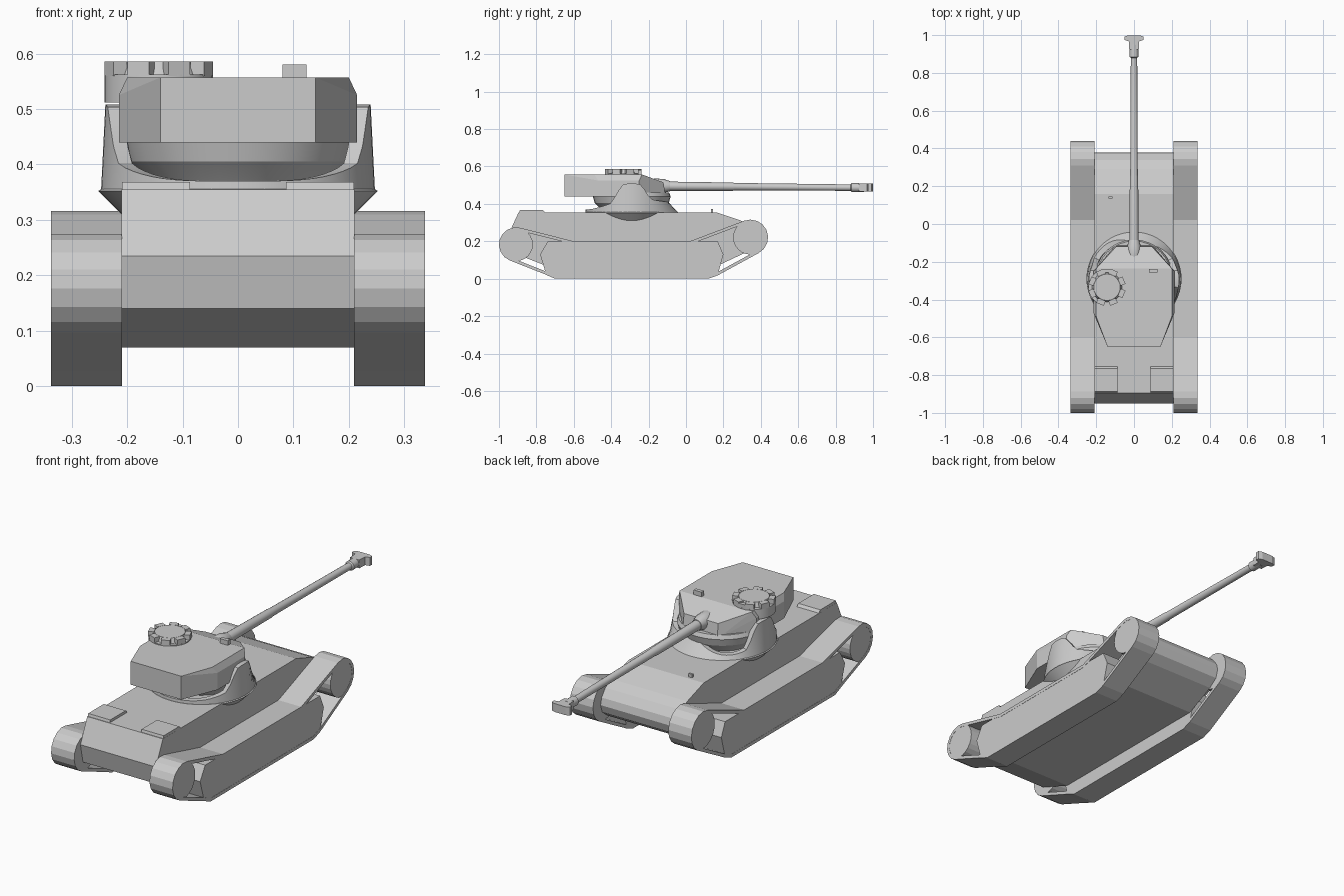
import bpy, bmesh
from math import sin, cos, pi, radians, hypot
from mathutils import Vector, Matrix

if "Cube" in bpy.data.objects:
    bpy.data.objects.remove(bpy.data.objects["Cube"])


def finish(name, bm, smooth=False):
    bmesh.ops.recalc_face_normals(bm, faces=bm.faces)
    me = bpy.data.meshes.new(name)
    bm.to_mesh(me)
    bm.free()
    ob = bpy.data.objects.new(name, me)
    bpy.context.collection.objects.link(ob)
    if smooth:
        bpy.context.view_layer.objects.active = ob
        ob.select_set(True)
        bpy.ops.object.shade_smooth_by_angle(angle=radians(30))
        ob.select_set(False)
    return ob


def loft(name, rings, closed=False, smooth=False):
    """Skin rings of points; cap both ends, or join last ring to first."""
    bm = bmesh.new()
    vs = [[bm.verts.new(p) for p in r] for r in rings]
    n = len(vs[0])
    pairs = list(zip(vs, vs[1:])) + ([(vs[-1], vs[0])] if closed else [])
    for a, b in pairs:
        for i in range(n):
            bm.faces.new((a[i], a[(i + 1) % n], b[(i + 1) % n], b[i]))
    if not closed:
        bm.faces.new(vs[0])
        bm.faces.new(vs[-1])
    return finish(name, bm, smooth)


def extrude_x(name, prof, x0, x1):
    return loft(name, [[(x, y, z) for y, z in prof] for x in (x0, x1)])


def lathe_z(name, prof, cx, cy, n=32):
    return loft(name, [[(cx + r * cos(2 * pi * i / n), cy + r * sin(2 * pi * i / n), z)
                        for i in range(n)] for r, z in prof], smooth=n > 20)


def lathe_y(name, prof, n=16):
    return loft(name, [[(r * cos(2 * pi * i / n), y, z + r * sin(2 * pi * i / n))
                        for i in range(n)] for y, r, z in prof], smooth=True)


def box(name, x0, x1, y0, y1, z0, z1):
    return extrude_x(name, [(y0, z0), (y1, z0), (y1, z1), (y0, z1)], x0, x1)


def arc(cy, cz, r, a0, a1, n):
    return [(cy + r * cos(radians(a0 + (a1 - a0) * i / n)),
             cz + r * sin(radians(a0 + (a1 - a0) * i / n))) for i in range(n + 1)]


def inset(poly, d):
    """Offset a counter-clockwise outline inwards."""
    out = []
    for i, p in enumerate(poly):
        p, q, s = Vector(p), Vector(poly[i - 1]), Vector(poly[(i + 1) % len(poly)])
        e1, e2 = (p - q).normalized(), (s - p).normalized()
        n1, n2 = Vector((-e1.y, e1.x)), Vector((-e2.y, e2.x))
        out.append(tuple(p + (n1 + n2) * d / (1 + n1.dot(n2))))
    return out


# Hull
extrude_x("hull", [(-.95, .235), (-.895, .355), (.16, .355), (.29, .312), (.34, .288),
                   (.37, .25), (.378, .215), (.365, .175), (.32, .14), (.17, .07),
                   (-.75, .07), (-.93, .14)], -.21, .21)

# Running gear on both sides
outer = (arc(.344, .221, .095, -62, 111, 8) + [(.02, .2), (-.6, .2)]
         + arc(-.908, .183, .092, 76, 249, 8)
         + [(-.76, .026), (-.7, 0), (.12, 0), (.17, .018)])
inner = inset(outer, .016)
plate = [(.02, .198), (.17, .198), (.2, .13), (.17, .022), (.12, .003), (-.7, .003),
         (-.75, .03), (-.78, .13), (-.74, .198), (-.6, .198)]
for s, side in ((-1, "left"), (1, "right")):
    a, b = s * .209, s * .337
    loft("track_" + side, [[(x, y, z) for y, z in p] for x, p in
                           ((a, outer), (b, outer), (b, inner), (a, inner))], closed=True)
    extrude_x("side_plate_" + side, plate, a, s * .336)
    for nm, cy, cz, r in (("front", -.908, .183, .089), ("rear", .344, .221, .092)):
        extrude_x(f"{nm}_wheel_{side}", arc(cy, cz, r, 0, 345, 23), a, s * .336)
    # Raised deck box
    extrude_x("deck_box_" + side, [(-.893, .35), (-.888, .368), (-.765, .368), (-.75, .35)],
              s * .087, s * .2095)
box("deck_hook", -.135, -.115, .135, .145, .34, .372)

# Turret ring flaring out past the hull
CY = -.29
lathe_z("turret_ring", [(.19, .29), (.252, .352), (.245, .357), (.2, .357)], 0, CY, 48)


# Collar whose rim rises into two side ears
def rim(a):
    y, x = .24 * sin(a), abs(cos(a))
    h = .37 + .05 * x ** 4
    if y > 0:
        h += .045 * (1 - x) + .02 * sin(2 * abs(a % pi))
    t = max(0, min(1, (.12 - abs(y)) / .085))
    return h + (.508 - h) * t * t * (3 - 2 * t)


N = 64
rings = [[], [], [], []]
for i in range(N):
    a = 2 * pi * i / N
    h = rim(a)
    f = max(0, sin(a))
    top = .247 - (.05 + .9 * f * f) * (h - .355)
    for ring, r, z in zip(rings, (.247, top, top - .028, .2), (.355, h, h, .355)):
        ring.append((r * cos(a), CY + r * sin(a), z))
loft("turret_collar", rings, closed=True, smooth=True)

# Rounded turret belly
lathe_z("turret_belly", [(.15, .355), (.17, .378), (.198, .405), (.208, .44), (.2, .46)], 0, CY)

# Faceted upper turret
bm = bmesh.new()
for s in (-1, 1):
    for p in ((.14, -.65, .44), (.14, -.65, .557), (.2, -.49, .557), (.2, -.235, .557),
              (.215, -.47, .525), (.215, -.25, .525), (.215, -.47, .44), (.215, -.25, .44),
              (.095, -.12, .515), (.095, -.11, .44)):
        bm.verts.new((s * p[0], p[1], p[2]))
bmesh.ops.convex_hull(bm, input=bm.verts)
bmesh.ops.dissolve_limit(bm, angle_limit=.02, verts=bm.verts, edges=bm.edges)
finish("turret_upper", bm)

# Gun: mantlet sleeve, barrel and muzzle brake
lathe_y("mantlet", [(-.205, .012, .5), (-.19, .03, .5), (-.165, .038, .498),
                    (-.12, .037, .496), (-.085, .027, .495)])
lathe_y("barrel", [(-.15, .025, .495), (.25, .022, .492), (.26, .02, .492), (.88, .017, .487),
                   (.885, .024, .487), (.95, .023, .487), (.955, .016, .487), (.985, .016, .487)])
loft("muzzle_brake", [[(x, y, z) for x, y in ((-.025, .925), (.025, .925), (.028, .968),
                       (.05, .974), (.05, .992), (.03, .999), (-.03, .999), (-.05, .992),
                       (-.05, .974), (-.028, .968))] for z in (.466, .508)])

# Cupola with a ring of vision blocks
CX, QY = -.143, -.335
lathe_z("cupola_base", [(.098, .512), (.098, .562)], CX, QY)
lathe_z("cupola_hatch", [(.08, .56), (.07, .586)], CX, QY, 24)
for i in range(8):
    bm = bmesh.new()
    m = (Matrix.Translation((CX, QY, .573)) @ Matrix.Rotation((i + .5) * pi / 4, 4, 'Z')
         @ Matrix.Translation((.084, 0, 0)) @ Matrix.Diagonal((.027, .042, .026, 1)))
    bmesh.ops.create_cube(bm, size=1, matrix=m)
    finish(f"vision_block_{i}", bm)

# Roof periscopes
box("periscope_right", .08, .124, -.257, -.238, .55, .58)
box("periscope_left", -.165, -.121, -.257, -.238, .55, .58)
